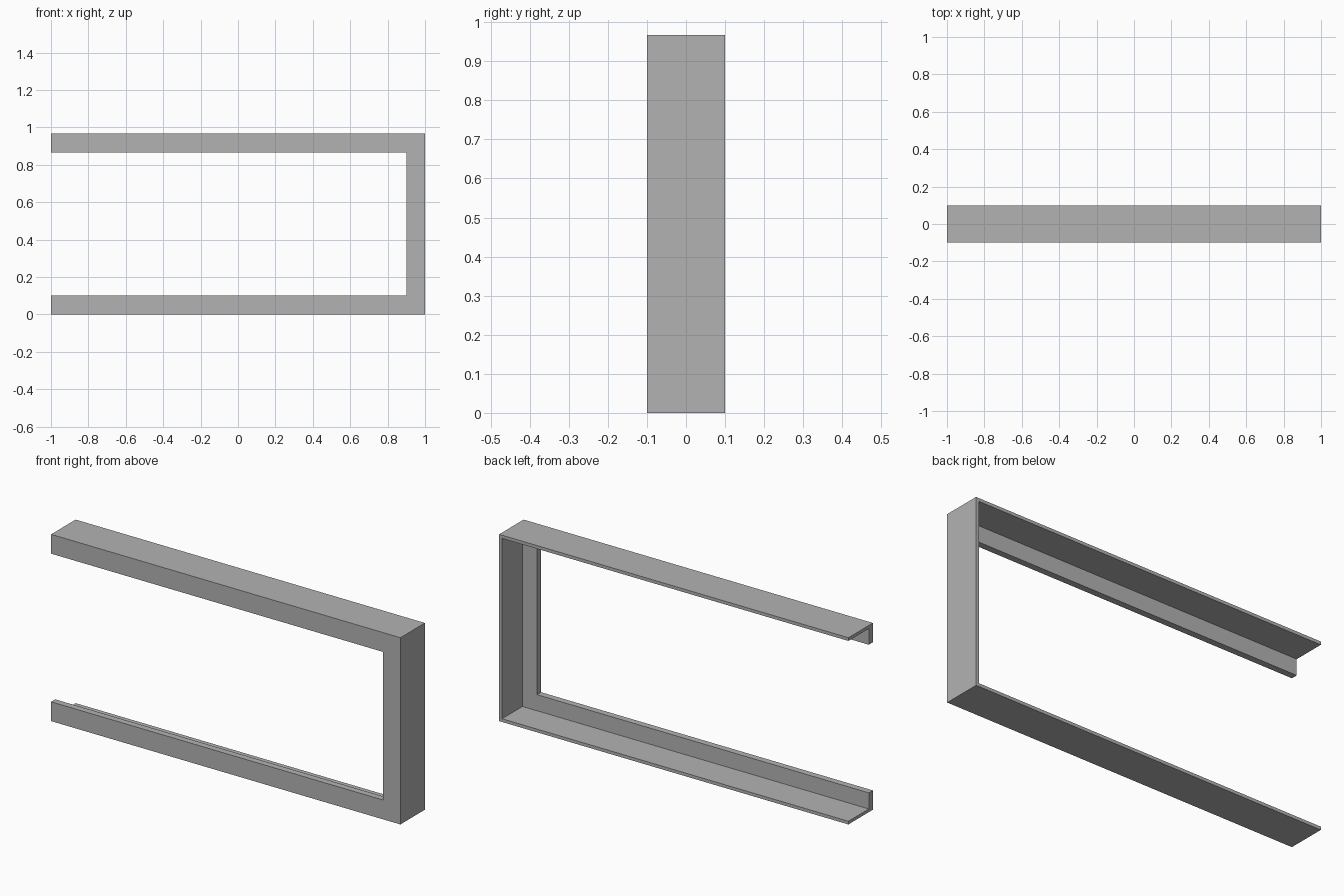
import bpy
import bmesh

cube = bpy.data.objects.get("Cube")
if cube:
    bpy.data.objects.remove(cube, do_unlink=True)

# Overall proportions
UNIT = 1 / 60
HEIGHT = 58 * UNIT
HALF_DEPTH = 6 * UNIT
LIP_WIDTH = 6 * UNIT
LIP_THICK = 2 * UNIT
FLANGE_THICK = UNIT

# Grey finish
grey = bpy.data.materials.new("plain grey")
grey.use_nodes = True
colour = (0.45, 0.45, 0.45, 1)
grey.diffuse_color = colour
grey.node_tree.nodes["Principled BSDF"].inputs["Base Color"].default_value = colour

# L-shaped section: (inset from outer edge, y)
lip_back = -HALF_DEPTH + LIP_THICK
section = [
    (0, -HALF_DEPTH), (LIP_WIDTH, -HALF_DEPTH), (LIP_WIDTH, lip_back),
    (FLANGE_THICK, lip_back), (FLANGE_THICK, HALF_DEPTH), (0, HALF_DEPTH),
]


def ring(bm, station):
    """Place the section at one station of the three-sided frame path."""
    corner = station in (1, 2)
    top = station >= 2
    return [bm.verts.new((1 - d if corner else -1, y, HEIGHT - d if top else d))
            for d, y in section]


# Three-sided frame: bottom rail, left post and top rail with mitred corners
bm = bmesh.new()
rings = [ring(bm, s) for s in range(4)]
count = len(section)
for a, b in zip(rings, rings[1:]):
    for i in range(count):
        j = (i + 1) % count
        bm.faces.new((a[i], a[j], b[j], b[i]))
bm.faces.new(rings[0])
bm.faces.new(rings[-1])
bmesh.ops.recalc_face_normals(bm, faces=bm.faces)

mesh = bpy.data.meshes.new("angle_frame")
bm.to_mesh(mesh)
bm.free()
mesh.materials.append(grey)
frame = bpy.data.objects.new("angle_frame", mesh)
bpy.context.collection.objects.link(frame)
